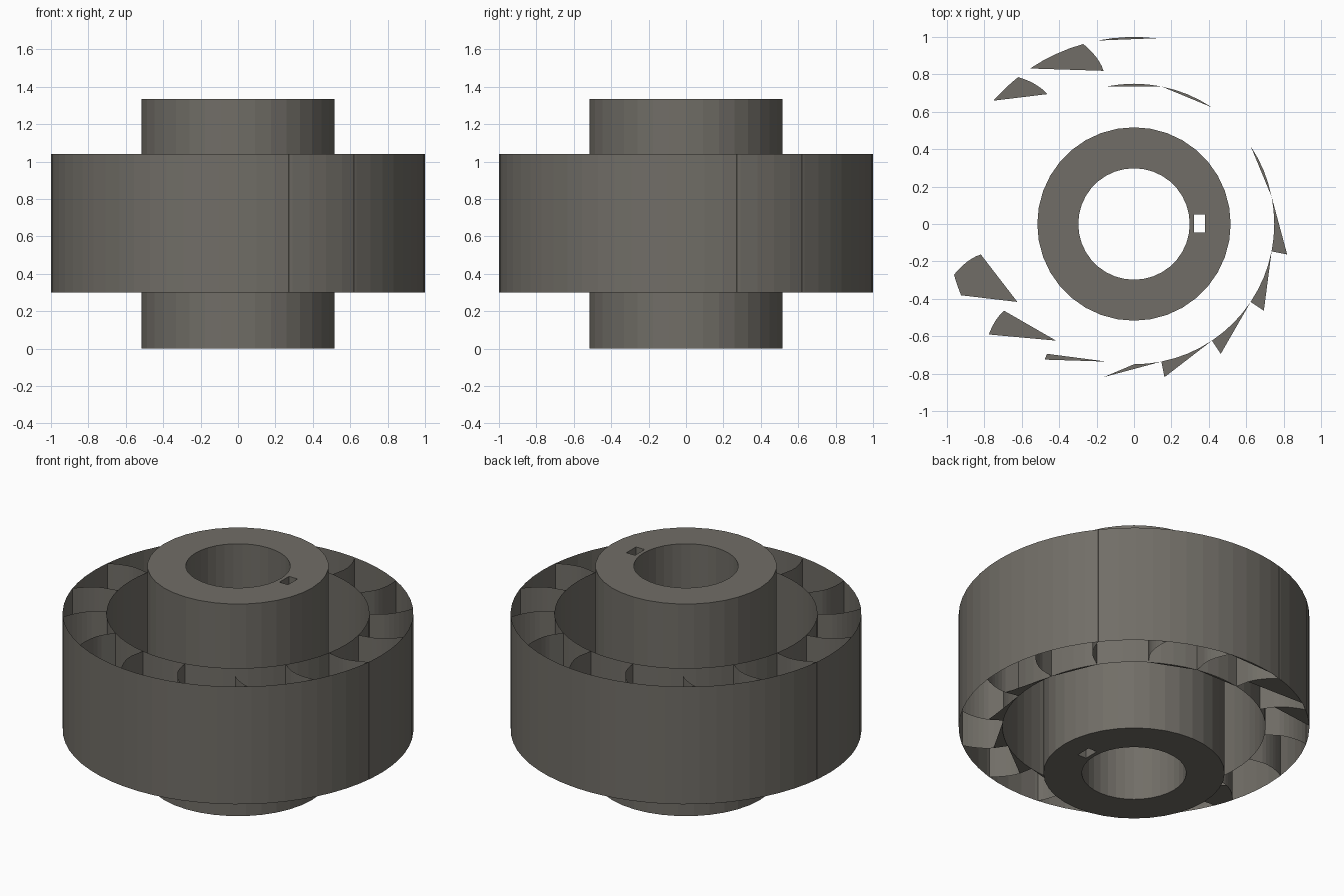
import bpy
import bmesh
from math import radians, sin, cos
from mathutils import Vector

cube = bpy.data.objects.get("Cube")
if cube:
    bpy.data.objects.remove(cube, do_unlink=True)

HUB_TOP, RING_LOW, RING_TOP = 1.335, 0.3, 1.04
INNER, BEND, OUTER = 0.75, 0.835, 1.0
VANES = 16
STEP = 360 / VANES
SWEEP = 4.5

steel = bpy.data.materials.new("dark steel")
steel.use_nodes = True
color = (0.165, 0.155, 0.135, 1)
steel.diffuse_color = color
steel.node_tree.nodes["Principled BSDF"].inputs["Base Color"].default_value = color


def polar(r, deg):
    return Vector((r * cos(radians(deg)), r * sin(radians(deg)), 0))


def arc(r, start, end, n):
    return [polar(r, start + (end - start) * i / n) for i in range(n + 1)]


def node(k):
    return STEP * (k + 0.5)


def vane_path(k, reach=1.0):
    """Outer part of a vane, bending forward as it nears the rim."""
    n = 6
    return [polar(BEND + (OUTER - BEND) * t, node(k) + SWEEP * t ** 1.5)
            for t in (reach * i / n for i in range(n + 1))]


def add_object(name, bm):
    mesh = bpy.data.meshes.new(name)
    bm.to_mesh(mesh)
    bm.free()
    mesh.materials.append(steel)
    obj = bpy.data.objects.new(name, mesh)
    bpy.context.collection.objects.link(obj)
    return obj


def sheet(bm, path):
    """Upright thin wall following a plan path."""
    low = [bm.verts.new((p.x, p.y, RING_LOW)) for p in path]
    top = [bm.verts.new((p.x, p.y, RING_TOP)) for p in path]
    for i in range(len(path) - 1):
        bm.faces.new((low[i], low[i + 1], top[i + 1], top[i]))


# Hub: outlined disc with bore and key slot, extruded to full height
curve = bpy.data.curves.new("hub_outline", "CURVE")
curve.dimensions = "2D"
curve.fill_mode = "BOTH"
curve.extrude = HUB_TOP / 2
key = [Vector((x, y, 0)) for x, y in
       ((0.32, -0.045), (0.38, -0.045), (0.38, 0.05), (0.32, 0.05))]
for loop in (arc(0.517, 0, 360, 36)[:-1], arc(0.298, 0, 360, 36)[:-1], key):
    spline = curve.splines.new("POLY")
    spline.points.add(len(loop) - 1)
    for point, p in zip(spline.points, loop):
        point.co = (p.x, p.y, 0, 1)
    spline.use_cyclic_u = True
outline = bpy.data.objects.new("hub_outline", curve)
bpy.context.collection.objects.link(outline)
bpy.context.view_layer.update()
solid = outline.evaluated_get(bpy.context.evaluated_depsgraph_get())
bm = bmesh.new()
bm.from_mesh(solid.to_mesh())
solid.to_mesh_clear()
bpy.data.objects.remove(outline, do_unlink=True)
bmesh.ops.remove_doubles(bm, verts=bm.verts, dist=0.0001)
bmesh.ops.recalc_face_normals(bm, faces=bm.faces)
bmesh.ops.translate(bm, verts=bm.verts, vec=(0, 0, HUB_TOP / 2))
for face in bm.faces:
    face.smooth = False
add_object("hub", bm)

# Thin outer rim and inner sleeve
for name, radius in (("outer_rim", OUTER), ("inner_sleeve", INNER)):
    bm = bmesh.new()
    sheet(bm, arc(radius, 0, 360, 64))
    bmesh.ops.remove_doubles(bm, verts=bm.verts, dist=0.0001)
    add_object(name, bm)

# Curved vanes between sleeve and rim
bm = bmesh.new()
for k in range(VANES):
    sheet(bm, [polar(INNER, node(k))] + vane_path(k))
add_object("vanes", bm)


# Partial floor plates in some of the pockets
def inner_arc(k):
    return arc(INNER, node(k), node(k + 1), 4)


plates = [inner_arc(k) for k in (0, 2, 3)]
plates += [[polar(BEND, node(k))] + inner_arc(k) for k in (12, 13, 14, 15)]
plates.append([polar(BEND, node(11))] + inner_arc(11)[2:])
plates.append(arc(OUTER, node(3) + SWEEP, node(4), 4))
for k, span in ((4, STEP), (5, 15)):
    plates.append(vane_path(k) + arc(OUTER, node(k) + SWEEP, node(k) + span, 4)[1:])
plates.append(vane_path(8) + [polar(OUTER, 199), polar(OUTER, 202.4), polar(INNER, node(9))])
plates.append(vane_path(9, 0.85) + [polar(INNER, node(10))])
plates.append(vane_path(10, 0.2) + [polar(INNER, node(11))])
bm = bmesh.new()
for loop in plates:
    face = bm.faces.new([bm.verts.new((p.x, p.y, RING_LOW)) for p in loop])
    face.normal_update()
    if face.normal.z > 0:
        face.normal_flip()
bmesh.ops.triangulate(bm, faces=bm.faces)
add_object("floor_plates", bm)
